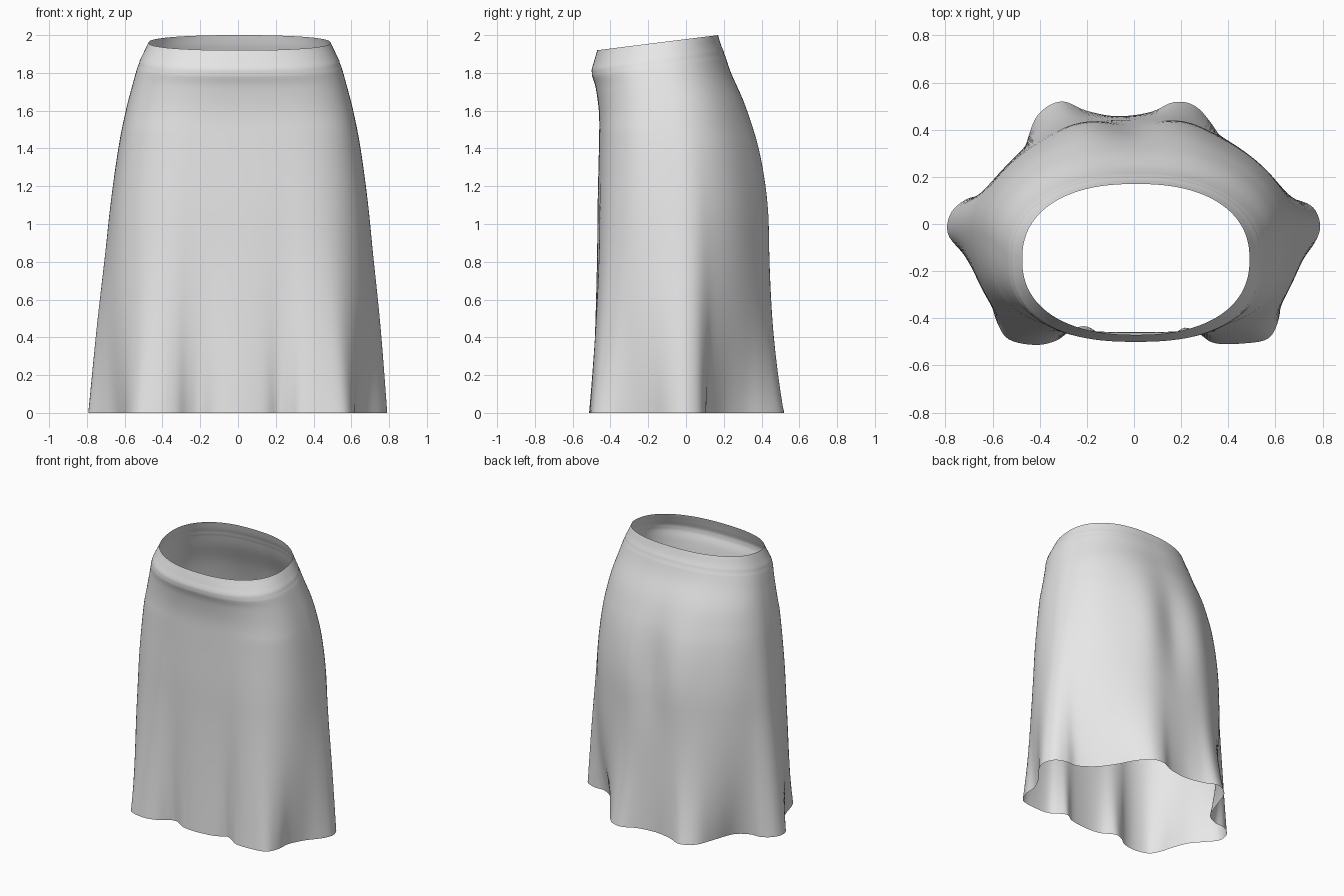
import bpy, bmesh, math
from mathutils import Vector

if "Cube" in bpy.data.objects:
    bpy.data.objects.remove(bpy.data.objects["Cube"])

# rings from waist to hem: z front, z back, half width, y front, y back
RINGS = [(1.92, 2.00, .482, -.47, .17), (1.86, 1.95, .508, -.487, .185),
         (1.80, 1.90, .533, -.50, .205), (1.72, 1.80, .560, -.478, .24),
         (1.58, 1.62, .600, -.46, .32), (1.40, 1.40, .635, -.46, .385),
         (1.10, 1.10, .668, -.465, .425), (.80, .80, .690, -.465, .435),
         (.40, .40, .725, -.47, .44), (0, 0, .75, -.48, .45)]
# wavy hem outline, counter-clockwise from the front centre
HEM = [(0, -.497), (.14, -.48), (.215, -.44), (.275, -.465), (.34, -.505), (.46, -.507),
       (.57, -.485), (.615, -.4), (.625, -.3), (.68, -.19), (.76, -.09), (.79, -.01),
       (.76, .07), (.68, .105), (.59, .11), (.48, .19), (.40, .30), (.34, .41),
       (.26, .50), (.17, .517), (.07, .475), (-.07, .457), (-.2, .48), (-.31, .52),
       (-.41, .46), (-.465, .32), (-.52, .18), (-.61, .12), (-.70, .11), (-.775, .05),
       (-.79, -.04), (-.73, -.12), (-.655, -.21), (-.61, -.32), (-.58, -.42), (-.53, -.49),
       (-.42, -.513), (-.33, -.495), (-.265, -.45), (-.2, -.435), (-.11, -.485)]


def spline(p0, p1, p2, p3, t):
    """Catmull-Rom interpolation"""
    return [.5 * (2 * b + (c - a) * t + (2 * a - 5 * b + 4 * c - d) * t * t
                  + (3 * b - a - 3 * c + d) * t ** 3) for a, b, c, d in zip(p0, p1, p2, p3)]


def sample(pts, steps, closed):
    n = len(pts)
    at = (lambda i: pts[i % n]) if closed else (lambda i: pts[max(0, min(n - 1, i))])
    out = [spline(at(i - 1), at(i), at(i + 1), at(i + 2), k / steps)
           for i in range(n if closed else n - 1) for k in range(steps)]
    return out if closed else out + [list(pts[-1])]


def bell(x, width):
    return math.exp(-(x / width) ** 2)


hem = [Vector(p) for p in sample(HEM, 5, True)]
n = len(hem)
rings = sample(RINGS, 6, False)

# softened copy of the hem, for the broad folds higher up
soft = [p.copy() for p in hem]
for _ in range(45):
    soft = [(soft[i - 1] + soft[i] * 2 + soft[(i + 1) % n]) / 4 for i in range(n)]

# skirt: oval waist loft that blends into the folded hem
bm = bmesh.new()
rows = []
for i, (zf, zb, rx, yf, yb) in enumerate(rings):
    cy, ry = (yf + yb) / 2, (yb - yf) / 2
    groove = .002 if i == 12 else 0          # waistband seam
    below = max(0, min(1, (1.9 - zf) / .4))
    row = []
    for h, q in zip(hem, soft):
        a = math.atan2(q.y + .02, q.x)
        c, s = math.cos(a), math.sin(a)
        # boxier front, rounder back below the waistband
        e = 2.3 + below * (.7 if s < 0 else -.28)
        r = ((abs(c) / rx) ** e + (abs(s) / ry) ** e) ** (-1 / e) - groove
        body = Vector((.008 + r * c, cy + r * s))
        f = (body.y - yf) / (yb - yf)
        z = zf + (zb - zf) * f
        if s > 0:                            # rounded seat with a centre hollow
            body.y += bell(z - 1.15, .4) * (.022 * bell(abs(body.x) - .22, .13)
                                            - .022 * bell(body.x, .11))
        # broad folds, then crisp folds near the hem
        w = max(0, 1 - z / 1.8) ** (2 + 1.2 * max(0, s))
        v = max(0, 1 - z / 1.1) ** 1.6
        p = body.lerp(q.lerp(h, v), w)
        row.append(bm.verts.new((p.x, p.y, z)))
    rows.append(row)
for up, low in zip(rows, rows[1:]):
    for j in range(n):
        k = (j + 1) % n
        bm.faces.new((up[j], low[j], low[k], up[k])).smooth = True

mesh = bpy.data.meshes.new("skirt")
bm.to_mesh(mesh)
bm.free()
skirt = bpy.data.objects.new("skirt", mesh)
bpy.context.collection.objects.link(skirt)

cloth = bpy.data.materials.new("light grey cloth")
cloth.diffuse_color = (.8, .8, .8, 1)
cloth.use_nodes = True
cloth.node_tree.nodes["Principled BSDF"].inputs["Base Color"].default_value = cloth.diffuse_color
mesh.materials.append(cloth)
